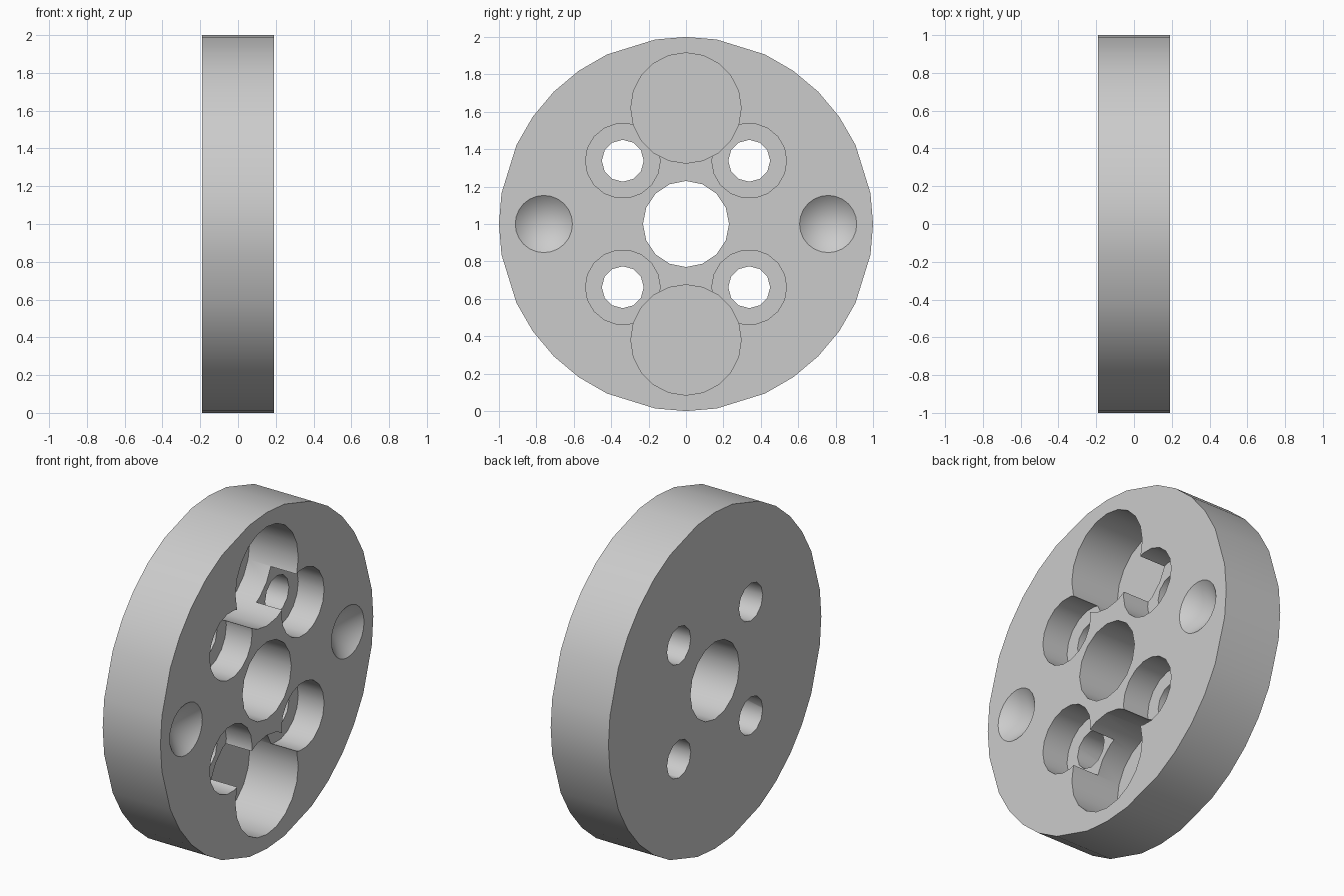
import bpy, bmesh, math

cube = bpy.data.objects.get("Cube")
if cube:
    bpy.data.objects.remove(cube, do_unlink=True)

HALF = 0.19      # half thickness of the disc
MID = 1.0        # height of the disc axis

grey = bpy.data.materials.new("plain grey")
grey.use_nodes = True
colour = (0.6, 0.6, 0.6, 1)
grey.diffuse_color = colour
grey.node_tree.nodes["Principled BSDF"].inputs["Base Color"].default_value = colour


def make_disc():
    """Disc with the uneven rim facets, mirrored over four quadrants."""
    quarter = [0, 9.5, 25, 35, 45, 55, 65, 80.5]
    angles = set()
    for a in quarter + [90]:
        angles |= {a % 360, (180 - a) % 360, (180 + a) % 360, (-a) % 360}
    bm = bmesh.new()
    rim = [bm.verts.new((-HALF, math.sin(math.radians(a)), MID + math.cos(math.radians(a))))
           for a in sorted(angles)]
    face = bm.faces.new(rim)
    new = bmesh.ops.extrude_face_region(bm, geom=[face], use_keep_orig=True)["geom"]
    bmesh.ops.translate(bm, vec=(2 * HALF, 0, 0),
                        verts=[v for v in new if isinstance(v, bmesh.types.BMVert)])
    bmesh.ops.recalc_face_normals(bm, faces=bm.faces)
    mesh = bpy.data.meshes.new("wheel_disc")
    bm.to_mesh(mesh)
    bm.free()
    obj = bpy.data.objects.new("wheel_disc", mesh)
    bpy.context.collection.objects.link(obj)
    mesh.materials.append(grey)
    return obj


def cut(target, y, z, radius, depth, sides, cone=False):
    """Sink a round or conical hole of the given depth into the +x face."""
    over = 0.03
    length = depth + over
    outer = radius * length / depth if cone else radius
    bpy.ops.mesh.primitive_cone_add(
        vertices=sides, radius1=0 if cone else radius, radius2=outer, depth=length,
        location=(HALF + over - length / 2, y, MID + z), rotation=(0, math.pi / 2, 0))
    cutter = bpy.context.object
    cutter.name = "hole_cutter"
    cutter.hide_render = True
    cutter.data.materials.append(grey)
    mod = target.modifiers.new("hole", 'BOOLEAN')
    mod.operation = 'DIFFERENCE'
    mod.solver = 'EXACT'
    mod.object = cutter
    bpy.context.view_layer.objects.active = target
    bpy.ops.object.modifier_apply(modifier=mod.name)
    bpy.data.objects.remove(cutter, do_unlink=True)


disc = make_disc()
THROUGH = 2 * HALF + 0.05

# Central bore
cut(disc, 0, 0, 0.23, THROUGH, 16)

for s in (-1, 1):
    # Large blind pockets above and below the bore
    cut(disc, 0, s * 0.62, 0.295, 0.32, 20)
    # Conical dimples at each side
    cut(disc, s * 0.76, 0, 0.153, 0.13, 24, cone=True)
    # Counterbored bolt holes
    for t in (-1, 1):
        cut(disc, s * 0.338, t * 0.338, 0.2, 0.17, 18)
        cut(disc, s * 0.338, t * 0.338, 0.112, THROUGH, 12)

# Smooth walls with crisp edges
bpy.ops.object.select_all(action='DESELECT')
disc.select_set(True)
bpy.context.view_layer.objects.active = disc
bpy.ops.object.shade_smooth_by_angle(angle=math.radians(40))
